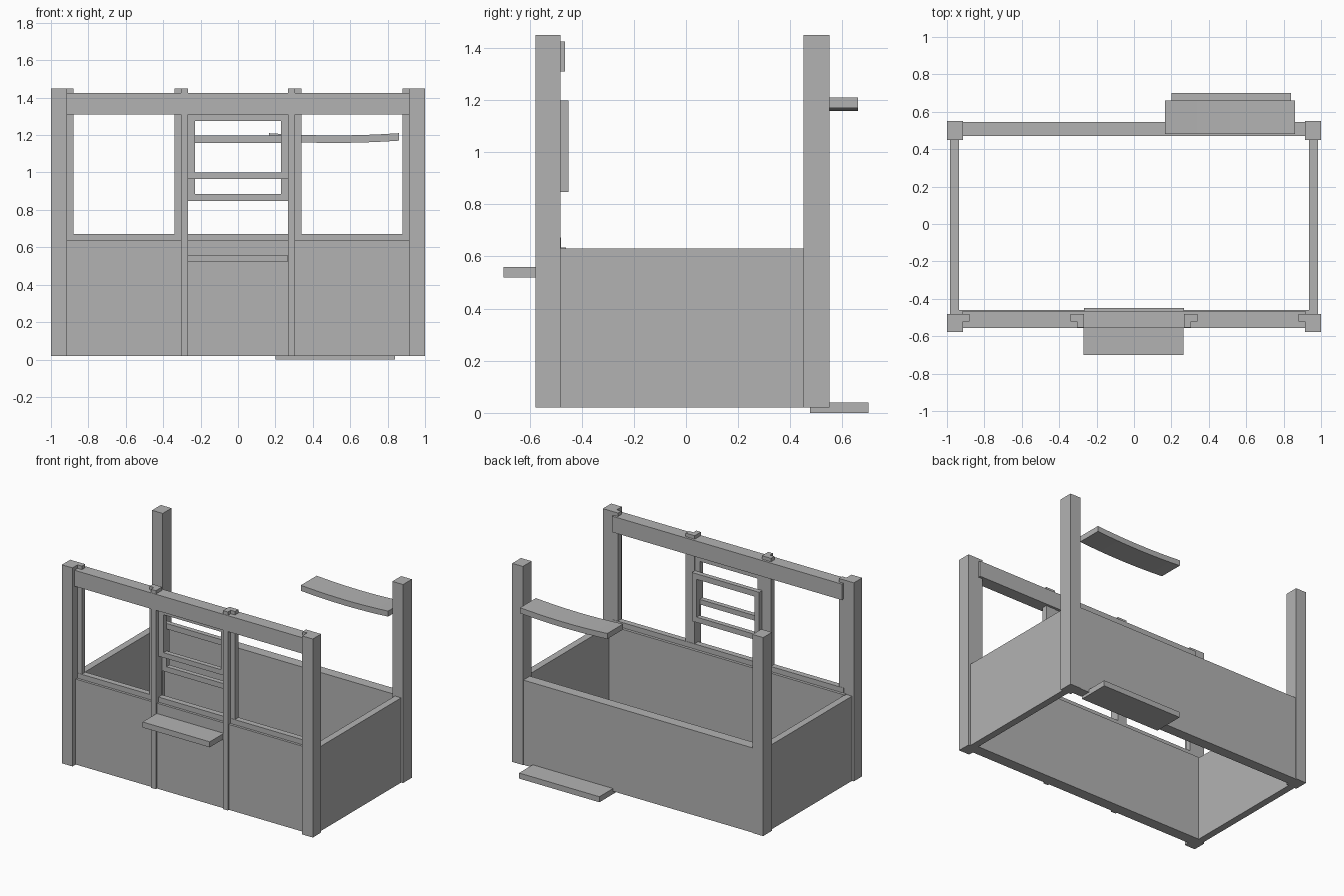
import bpy, bmesh

old = bpy.data.objects.get("Cube")
if old:
    bpy.data.objects.remove(old, do_unlink=True)

grey = bpy.data.materials.new("plain grey")
grey.use_nodes = True
colour = (0.45, 0.45, 0.45, 1)
grey.diffuse_color = colour
grey.node_tree.nodes["Principled BSDF"].inputs["Base Color"].default_value = colour

BASE, WALL, TOP = 0.02, 0.635, 1.45


def prism(name, profile, axis, lo, hi):
    """Extrude a 2D outline: along z it is (x, y), along y it is (x, z)."""
    place = (lambda p, h: (p[0], p[1], h)) if axis == "z" else (lambda p, h: (p[0], h, p[1]))
    bm = bmesh.new()
    face = bm.faces.new([bm.verts.new(place(p, lo)) for p in profile])
    moved = bmesh.ops.extrude_face_region(bm, geom=[face])["geom"]
    shift = (0, 0, hi - lo) if axis == "z" else (0, hi - lo, 0)
    bmesh.ops.translate(bm, vec=shift, verts=[v for v in moved if isinstance(v, bmesh.types.BMVert)])
    bmesh.ops.recalc_face_normals(bm, faces=bm.faces)
    mesh = bpy.data.meshes.new(name)
    bm.to_mesh(mesh)
    bm.free()
    mesh.materials.append(grey)
    obj = bpy.data.objects.new(name, mesh)
    bpy.context.collection.objects.link(obj)
    return obj


def box(name, x0, x1, y0, y1, z0, z1):
    return prism(name, [(x0, y0), (x1, y0), (x1, y1), (x0, y1)], "z", z0, z1)


# Posts, with rabbet strips beside the window openings
for side, s in (("right", -1), ("left", 1)):
    box(f"back_post_{side}", s * 0.915, s, 0.45, 0.55, BASE, TOP)
    box(f"side_wall_{side}", s * 0.935, s * 0.985, -0.49, 0.46, BASE, 0.63)
    corner = [(s, -0.577), (s * 0.915, -0.577), (s * 0.915, -0.52),
              (s * 0.88, -0.52), (s * 0.88, -0.482), (s, -0.482)]
    prism(f"front_post_{side}", corner, "z", BASE, TOP)
    middle = [(s * 0.268, -0.553), (s * 0.306, -0.553), (s * 0.306, -0.52),
              (s * 0.34, -0.52), (s * 0.34, -0.482), (s * 0.268, -0.482)]
    prism(f"middle_post_{side}", middle, "z", BASE, TOP)

# Back wall, front wall, rail and header beam
box("back_wall", -0.92, 0.92, 0.47, 0.545, BASE, 0.63)
box("front_wall", -0.94, 0.94, -0.54, -0.46, BASE, WALL)
box("window_rail", -0.92, 0.92, -0.522, -0.48, WALL, 0.672)
box("header_beam", -0.916, 0.916, -0.555, -0.465, 1.31, 1.425)


# Sliding window sashes
def sash(name, y0, y1, z0, z1, bottom, top):
    for side, s in (("right", -1), ("left", 1)):
        box(f"{name}_stile_{side}", s * 0.23, s * 0.268, y0, y1, z0, z1)
    box(f"{name}_bottom_rail", -0.23, 0.23, y0, y1, z0, z0 + bottom)
    box(f"{name}_top_rail", -0.23, 0.23, y0, y1, z1 - top, z1)


sash("upper_sash", -0.52, -0.485, 0.965, 1.31, 0.036, 0.036)
sash("lower_sash", -0.485, -0.45, 0.848, 1.198, 0.038, 0.04)

# Serving ledge on the front
box("front_ledge", -0.27, 0.265, -0.70, -0.54, 0.52, 0.56)

# Step on the ground and sagging shelf at the back
box("back_step", 0.2, 0.84, 0.475, 0.70, 0, 0.04)
steps = 8
top_edge = []
for i in range(steps + 1):
    t = i / steps
    top_edge.append((0.165 + 0.695 * t, 1.21 - 0.012 * (1 - (2 * t - 1) ** 2)))
shelf = top_edge + [(x, z - 0.04) for x, z in reversed(top_edge)]
prism("sagging_shelf", shelf, "y", 0.48, 0.66)
